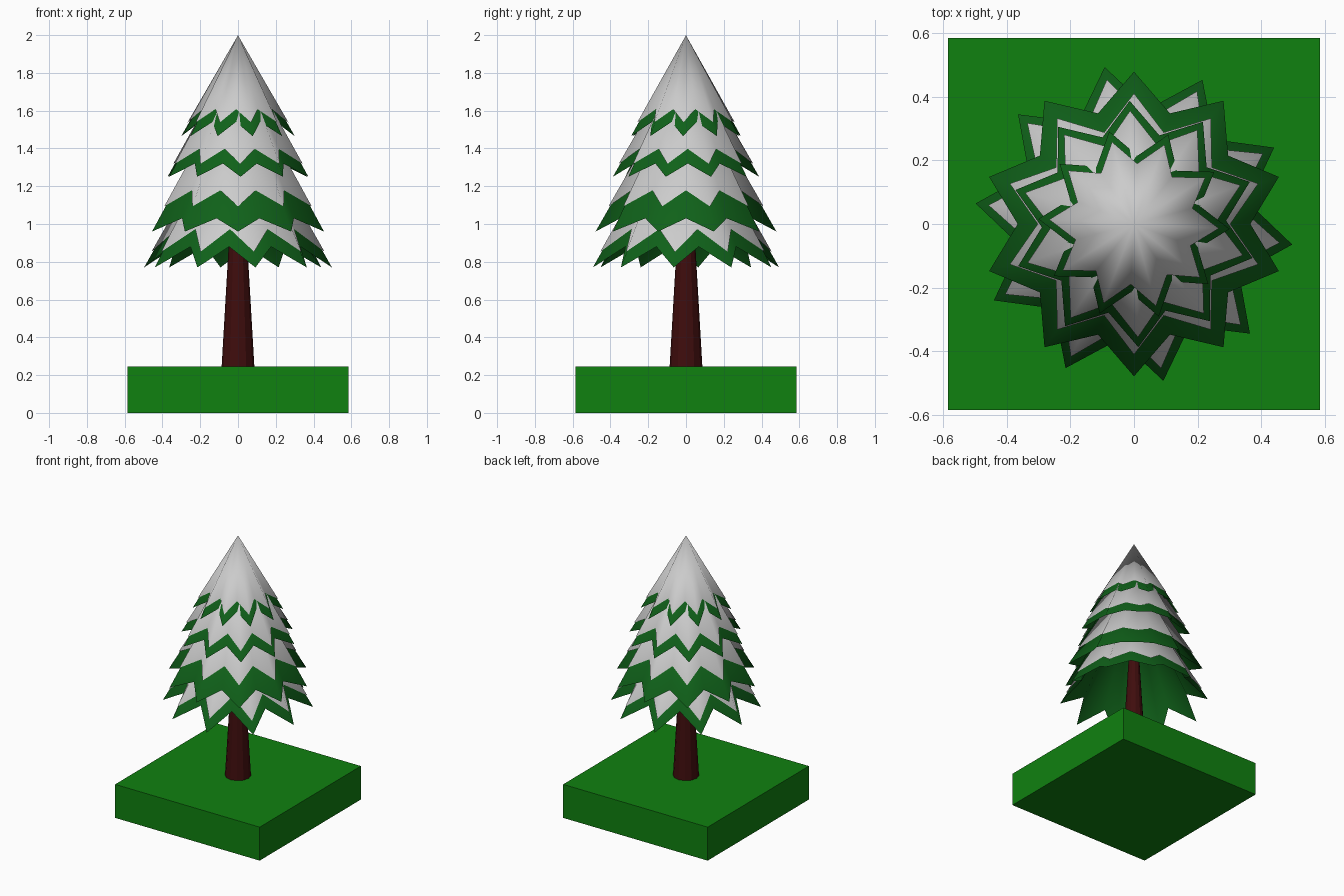
import bpy, bmesh
from math import cos, sin, pi, radians

if "Cube" in bpy.data.objects:
    bpy.data.objects.remove(bpy.data.objects["Cube"])

POINTS = 10
TIP_SLOPE, VALLEY_SLOPE = 0.57, 0.475   # radius gained per unit of drop from the apex


def material(name, rgb):
    m = bpy.data.materials.new(name)
    m.diffuse_color = (*rgb, 1)
    m.use_nodes = True
    m.node_tree.nodes["Principled BSDF"].inputs["Base Color"].default_value = m.diffuse_color
    return m


def star_cone(name, apex, tip_z, valley_z, turn, mat=None, lift=0.0):
    """Open pleated cone with a zigzag rim."""
    bm = bmesh.new()
    top = bm.verts.new((0, 0, apex + lift))
    rim = []
    for i in range(2 * POINTS):
        a = radians(turn) + i * pi / POINTS
        z, slope = (tip_z, TIP_SLOPE) if i % 2 == 0 else (valley_z, VALLEY_SLOPE)
        r = (apex - z) * slope + lift
        rim.append(bm.verts.new((r * cos(a), r * sin(a), z + lift * 0.5)))
    for i in range(len(rim)):
        f = bm.faces.new((top, rim[i], rim[(i + 1) % len(rim)]))
        f.smooth = True
    me = bpy.data.meshes.new(name)
    bm.to_mesh(me)
    bm.free()
    ob = bpy.data.objects.new(name, me)
    bpy.context.collection.objects.link(ob)
    if mat:
        me.materials.append(mat)
    return ob


grass = material("grass", (0.005, 0.22, 0.005))
needles = material("needles", (0.005, 0.12, 0.01))
bark = material("bark", (0.05, 0.004, 0.004))

# Ground block
bpy.ops.mesh.primitive_cube_add(size=1, location=(0, 0, 0.1225))
base = bpy.context.object
base.name = "ground_block"
base.scale = (1.17, 1.17, 0.245)
base.data.materials.append(grass)

# Tapered trunk
bpy.ops.mesh.primitive_cone_add(vertices=12, radius1=0.087, radius2=0.037,
                                depth=0.86, location=(0, 0, 0.67))
trunk = bpy.context.object
trunk.name = "trunk"
trunk.data.materials.append(bark)

# Branch tiers: apex, tip z, valley z, snow tip z, snow valley z, rotation
tiers = [
    (1.65, 0.77, 0.88, 0.85, 0.97, -7.4),
    (1.80, 0.96, 1.03, 1.09, 1.175, 18),
    (1.93, 1.25, 1.32, 1.315, 1.395, 20),
    (1.993, 1.465, 1.54, 1.535, 1.605, -3),
]
for n, (apex, tip, valley, s_tip, s_valley, turn) in enumerate(tiers, 1):
    star_cone(f"branch_tier_{n}", apex, tip, valley, turn, needles)
    star_cone(f"snow_tier_{n}", apex, s_tip, s_valley, turn, lift=0.006)
